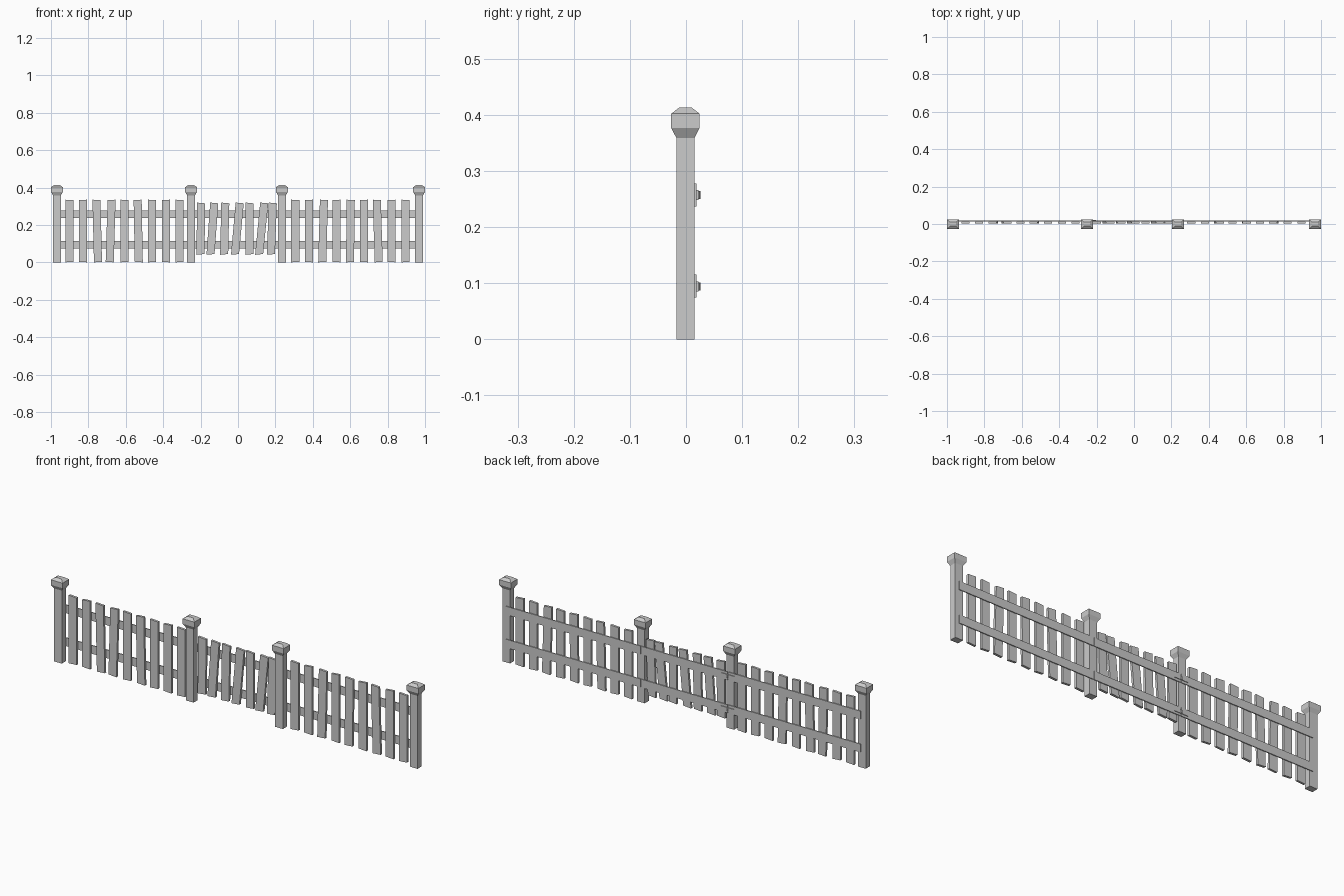
import bpy, bmesh
from mathutils import Vector

if "Cube" in bpy.data.objects:
    bpy.data.objects.remove(bpy.data.objects["Cube"])


def mesh_object(name, bm):
    bmesh.ops.recalc_face_normals(bm, faces=bm.faces[:])
    me = bpy.data.meshes.new(name)
    bm.to_mesh(me)
    bm.free()
    ob = bpy.data.objects.new(name, me)
    bpy.context.collection.objects.link(ob)
    return ob


def loft(name, rings):
    """Rectangular rings (cx, cy, half_x, half_y, z) joined into a closed solid."""
    bm = bmesh.new()
    loops = []
    for cx, cy, hx, hy, z in rings:
        loops.append([bm.verts.new((cx + sx * hx, cy + sy * hy, z))
                      for sx, sy in ((-1, -1), (1, -1), (1, 1), (-1, 1))])
    for a, b in zip(loops, loops[1:]):
        for i in range(4):
            j = (i + 1) % 4
            bm.faces.new((a[i], a[j], b[j], b[i]))
    bm.faces.new(loops[0][::-1])
    bm.faces.new(loops[-1])
    return mesh_object(name, bm)


def box(name, x0, x1, y0, y1, z0, z1):
    cx, cy, hx, hy = (x0 + x1) / 2, (y0 + y1) / 2, (x1 - x0) / 2, (y1 - y0) / 2
    return loft(name, [(cx, cy, hx, hy, z0), (cx, cy, hx, hy, z1)])


def picket(name, xb, xt, z0, z1, slope=0.003, w=0.0215):
    """Flat board, leaning from xb to xt, with a slightly sloped top."""
    ob = box(name, -w, w, 0.003, 0.0145, 0, 1)
    for v in ob.data.vertices:
        x, y, t = v.co
        v.co = Vector((x + xb + (xt - xb) * t, y,
                       z0 + (z1 - z0) * t + slope * (1 if x > 0 else -1) * (t - 0.5)))
    return ob


# Posts with flared, bevelled caps
POSTS = (-0.968, -0.251, 0.235, 0.968)
for px in POSTS:
    loft("post", [(px, -0.001, 0.021, 0.0162, 0), (px, -0.001, 0.021, 0.0162, 0.36)])
    loft("post_cap", [(px, -0.001, hx, hy, z) for hx, hy, z in (
        (0.021, 0.0162, 0.359), (0.032, 0.0255, 0.377),
        (0.032, 0.0255, 0.402), (0.016, 0.011, 0.413))])

# Rails across the back: left panel, gate, right panel
for z in (0.257, 0.095):
    for name, x0, x1 in (("left_rail", -0.962, -0.243),
                         ("gate_rail", -0.239, 0.232),
                         ("right_rail", 0.235, 0.968)):
        box(name, x0, x1, 0.0145, 0.019, z - 0.0205, z + 0.0205)

# Side panel pickets: lean offsets only on the crooked boards
left_lean = {2: (0.006, -0.002), 3: (-0.005, 0.005), 5: (0.003, -0.003)}
right_lean = {2: (-0.003, 0.006), 6: (0.004, -0.006), 4: (-0.002, 0.002)}
for name, start, lean in (("left_picket", -0.902, left_lean),
                          ("right_picket", 0.306, right_lean)):
    for i in range(9):
        x = start + i * 0.0737
        b, t = lean.get(i, (0, 0))
        picket(name, x + b, x + t, 0.002, 0.334, 0.003 if i % 2 else -0.003)

# Gate pickets, shorter and more crooked (bottom x, top x)
for b, t in ((-0.200, -0.198), (-0.147, -0.127), (-0.074, -0.068), (-0.016, 0.009),
             (0.062, 0.062), (0.113, 0.140), (0.176, 0.186)):
    picket("gate_picket", b, t, 0.043, 0.318, -0.004)

# Gate hinges: leaf plate and upright pin
for z in (0.257, 0.094):
    box("hinge_plate", -0.278, -0.204, 0.0185, 0.022, z - 0.009, z + 0.009)
    bpy.ops.mesh.primitive_cylinder_add(vertices=8, radius=0.004, depth=0.014,
                                        location=(-0.241, 0.0215, z))
    bpy.context.object.name = "hinge_pin"
